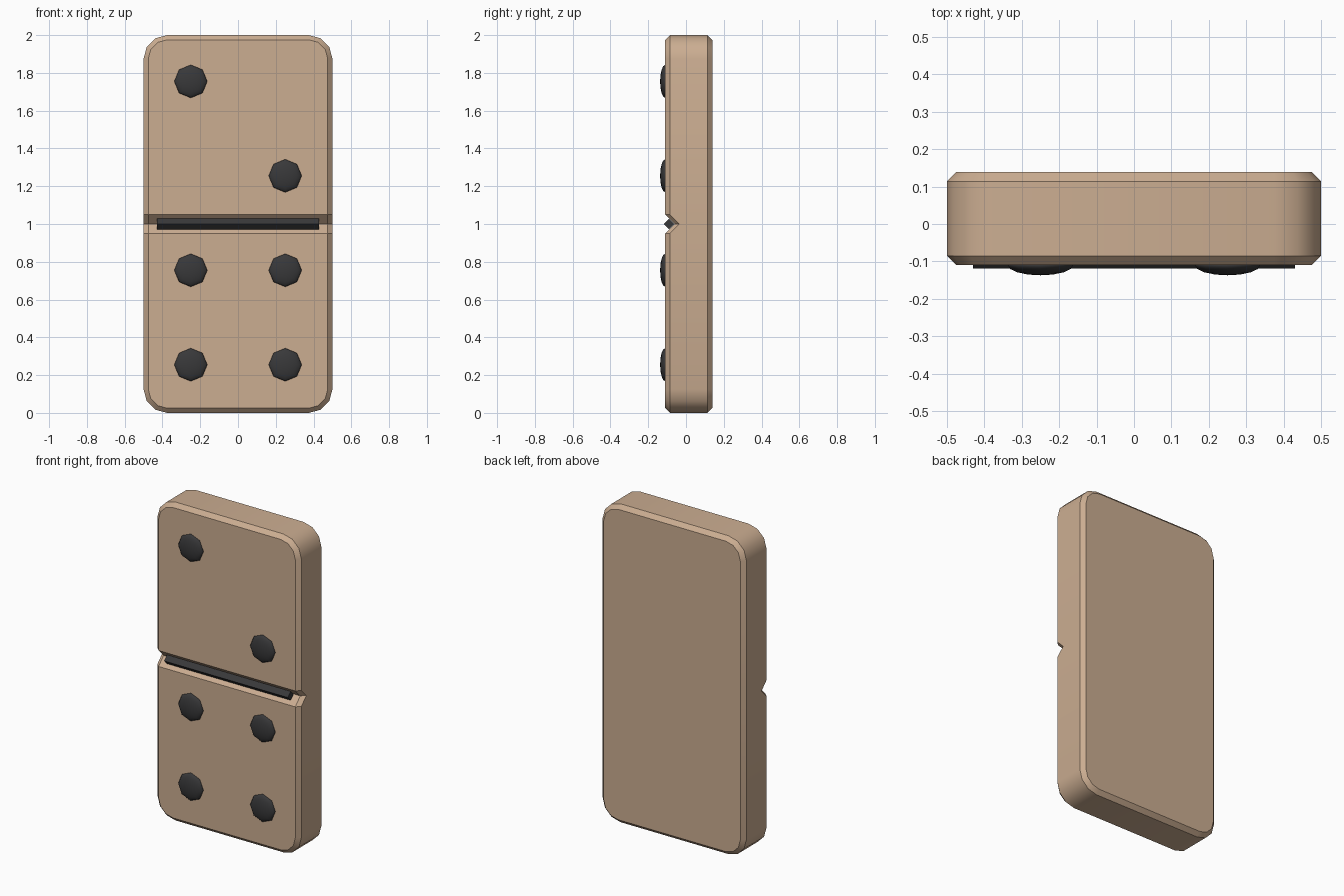
import bpy, bmesh, math

if "Cube" in bpy.data.objects:
    bpy.data.objects.remove(bpy.data.objects["Cube"])

def material(name, rgb):
    m = bpy.data.materials.new(name)
    m.diffuse_color = (*rgb, 1)
    m.use_nodes = True
    m.node_tree.nodes["Principled BSDF"].inputs["Base Color"].default_value = m.diffuse_color
    return m

TAN = material("warm_tan", (0.60, 0.42, 0.285))
DARK = material("charcoal", (0.04, 0.04, 0.042))

FRONT, BACK = -0.11, 0.139     # body faces
BEV, R, GROOVE = 0.025, 0.125, 0.05

def outline(inset):
    """Rounded rectangle (x, z), counter-clockwise, with groove points on both sides."""
    r, pts = R - inset, []
    corners = [(0.5 - R, 2 - R), (R - 0.5, 2 - R), (R - 0.5, R), (0.5 - R, R)]
    for q, (cx, cz) in enumerate(corners):
        for s in range(4):
            a = math.radians(90 * q + 30 * s)
            pts.append((cx + r * math.cos(a), cz + r * math.sin(a)))
        if q in (1, 3):
            side = -1 if q == 1 else 1
            for dz in (GROOVE, 0, -GROOVE):
                pts.append((side * (0.5 - inset), 1 + side * -dz))
    return pts

# Body: four stacked outlines, the two front ones dipping into the groove
bm = bmesh.new()
rings = []
for inset, y, dip in ((BEV, BACK, 0), (0, BACK - BEV, 0),
                      (0, FRONT + BEV, GROOVE), (BEV, FRONT, GROOVE)):
    rings.append([bm.verts.new((x, y + (dip if abs(z - 1) < 0.01 else 0), z))
                  for x, z in outline(inset)])
for a, b in zip(rings, rings[1:]):
    n = len(a)
    for i in range(n):
        j = (i + 1) % n
        bm.faces.new((a[i], a[j], b[j], b[i]))
bm.faces.new(rings[0])
# Front: upper panel, lower panel and the two groove walls
f = rings[3]
left = sorted([v for v in f if v.co.x < 0 and abs(v.co.z - 1) < 0.06], key=lambda v: v.co.z)
right = sorted([v for v in f if v.co.x > 0 and abs(v.co.z - 1) < 0.06], key=lambda v: v.co.z)
bm.faces.new([v for v in f if v.co.z > 1.01])
k = f.index(left[0])
low = f[k:] + f[:k]
bm.faces.new([v for v in low if v.co.z < 0.99])
for i in range(2):
    bm.faces.new((left[i], right[i], right[i + 1], left[i + 1]))
bmesh.ops.recalc_face_normals(bm, faces=bm.faces[:])
mesh = bpy.data.meshes.new("tile_body")
bm.to_mesh(mesh)
bm.free()
mesh.materials.append(TAN)
body = bpy.data.objects.new("tile_body", mesh)
bpy.context.collection.objects.link(body)
bpy.context.view_layer.objects.active = body
body.select_set(True)
bpy.ops.object.shade_smooth_by_angle(angle=math.radians(35))

# Divider bar: square rod standing on its edge in the groove
bpy.ops.mesh.primitive_cylinder_add(vertices=4, radius=0.028, depth=0.86,
                                    location=(0, -0.091, 1),
                                    rotation=(0, math.pi / 2, 0))
bar = bpy.context.object
bar.name = "divider_bar"
bar.data.materials.append(DARK)

# Pips: flattened eight-sided domes
for i, (x, z) in enumerate([(-0.25, 1.755), (0.25, 1.255), (-0.25, 0.755),
                            (0.25, 0.755), (-0.25, 0.255), (0.25, 0.255)]):
    bpy.ops.mesh.primitive_uv_sphere_add(segments=8, ring_count=8, radius=0.0875,
                                         location=(x, FRONT, z),
                                         rotation=(math.pi / 2, 0, 0))
    pip = bpy.context.object
    pip.name = f"pip_{i + 1}"
    pip.scale = (1, 1, 0.31)
    pip.data.materials.append(DARK)
    bpy.ops.object.shade_smooth()
